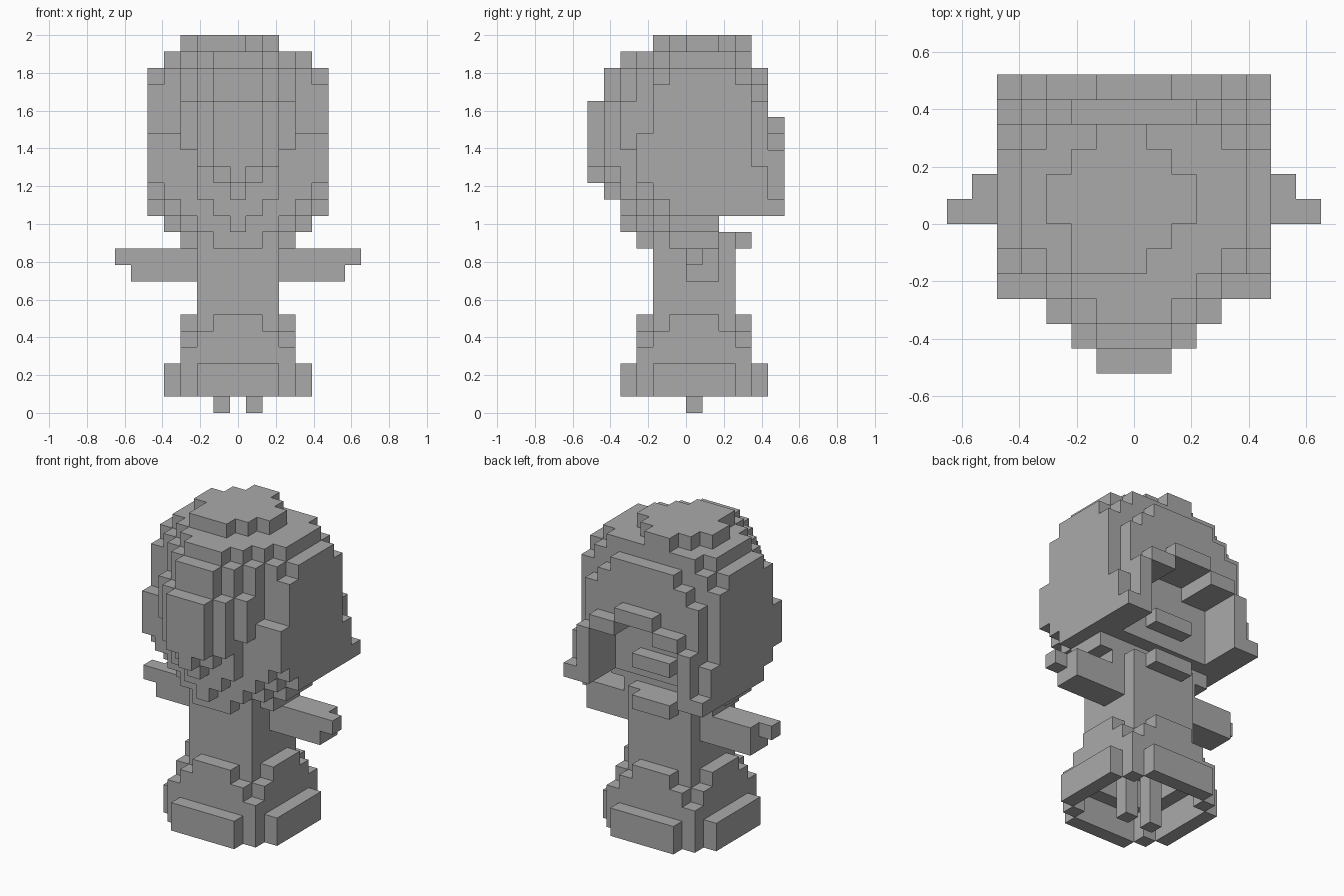
import bpy, bmesh
from mathutils import Vector

if "Cube" in bpy.data.objects:
    bpy.data.objects.remove(bpy.data.objects["Cube"])

V = 2 / 23  # edge of one cube

grey = bpy.data.materials.new("plain_grey")
grey.diffuse_color = (0.4, 0.4, 0.4, 1)
grey.use_nodes = True
grey.node_tree.nodes["Principled BSDF"].inputs["Base Color"].default_value = grey.diffuse_color


def cells(x0, x1, y0, y1, z0, z1):
    """Block of cubes; x counts cube columns (0 = middle), y and z count edges."""
    return {(x, y, z) for x in range(x0, x1 + 1)
            for y in range(y0, y1) for z in range(z0, z1)}


def slab(h, y0, y1, z0, z1):
    """Block symmetric in x, h columns to each side of the middle one."""
    return cells(-h, h, y0, y1, z0, z1)


def disc(pairs, z0, z1):
    """Stepped round layer about y = 0.5 from (x reach, y reach) pairs."""
    out = set()
    for a, b in pairs:
        out |= slab(a, -b, b + 1, z0, z1)
    return out


def build(name, solid):
    """Skin a set of cubes: only the exposed faces are made."""
    bm = bmesh.new()
    verts = {}

    def vert(p):
        if p not in verts:
            verts[p] = bm.verts.new(((p[0] - 0.5) * V, p[1] * V, p[2] * V))
        return verts[p]

    for c in solid:
        for axis in range(3):
            for side in (0, 1):
                n = list(c)
                n[axis] += 1 if side else -1
                if tuple(n) in solid:
                    continue
                u, w = (axis + 1) % 3, (axis + 2) % 3
                loop = []
                for du, dw in ((0, 0), (1, 0), (1, 1), (0, 1)):
                    p = list(c)
                    p[axis] += side
                    p[u] += du
                    p[w] += dw
                    loop.append(vert(tuple(p)))
                bm.faces.new(loop if side else loop[::-1])
    me = bpy.data.meshes.new(name)
    bm.to_mesh(me)
    bm.free()
    me.materials.append(grey)
    ob = bpy.data.objects.new(name, me)
    bpy.context.collection.objects.link(ob)


# legs, reaching up inside the skirt
build("left_leg", cells(-1, -1, 0, 1, 0, 6))
build("right_leg", cells(1, 1, 0, 1, 0, 6))

# hollow stepped skirt
skirt = disc([(4, 2), (3, 3), (2, 4)], 1, 3)
skirt |= disc([(3, 3)], 3, 4)
skirt |= disc([(3, 2), (2, 3)], 4, 5)
skirt |= disc([(3, 1), (2, 2), (1, 3)], 5, 6)
skirt -= disc([(3, 2), (2, 3)], 1, 3)
skirt -= disc([(2, 2)], 3, 5)
build("skirt", skirt)

# torso
build("torso", disc([(2, 2)], 6, 10))

# arms with small hands
for name, s in (("left_arm", -1), ("right_arm", 1)):
    arm = cells(3, 6, 0, 2, 8, 10) | cells(7, 7, 0, 1, 9, 10)
    build(name, {(s * x, y, z) for x, y, z in arm})

# chin and neck layers
head = disc([(3, 1), (2, 2), (1, 3)], 10, 11)
head |= slab(4, -1, 2, 11, 12) | slab(3, -2, 2, 11, 12) | slab(2, -3, 2, 11, 12)
# main head: (x reach, y from, y to, z from, z to)
for b in [
    (5, -1, 5, 12, 13), (4, -2, 5, 12, 13), (3, -3, 5, 12, 13),
    (5, -2, 5, 13, 14), (4, -3, 5, 13, 14),
    (5, -3, 5, 14, 15), (5, -3, 4, 15, 17), (4, -3, 5, 15, 17),
    (5, -2, 4, 17, 20), (4, -2, 5, 17, 19), (3, -3, 5, 17, 20),
    (5, -1, 3, 20, 21), (4, -2, 4, 20, 21), (3, -3, 4, 20, 21), (2, -4, 5, 20, 21),
    (4, -1, 3, 21, 22), (3, -2, 4, 21, 22), (2, -3, 4, 21, 22), (1, -4, 4, 21, 22),
]:
    head |= slab(*b)
# crown, slightly lopsided
head |= cells(-3, 2, 0, 2, 22, 23) | cells(-2, 1, -1, 3, 22, 23)
head |= cells(-2, 0, -2, -1, 22, 23) | cells(-1, 0, 3, 4, 22, 23)
# layered front locks
head |= slab(3, -4, -3, 16, 19) | slab(2, -4, -3, 13, 21)
head |= slab(1, -4, -3, 12, 21) | slab(0, -4, -3, 11, 12)
head |= slab(2, -5, -4, 15, 19) | slab(1, -5, -4, 14, 21) | slab(0, -5, -4, 13, 14)
head |= slab(1, -6, -5, 15, 19) | slab(0, -6, -5, 14, 15)
# recess at the nape with a small ledge
head -= slab(3, 3, 6, 12, 16) | slab(1, 3, 6, 16, 17)
head |= slab(1, 3, 4, 13, 14)
# raised arch around the recess
head |= slab(1, 5, 6, 17, 18)
for s in (-1, 1):
    arch = cells(2, 3, 5, 6, 16, 17) | cells(4, 4, 5, 6, 13, 16) | cells(4, 5, 5, 6, 12, 13)
    head |= {(s * x, y, z) for x, y, z in arch}
build("head", head)
